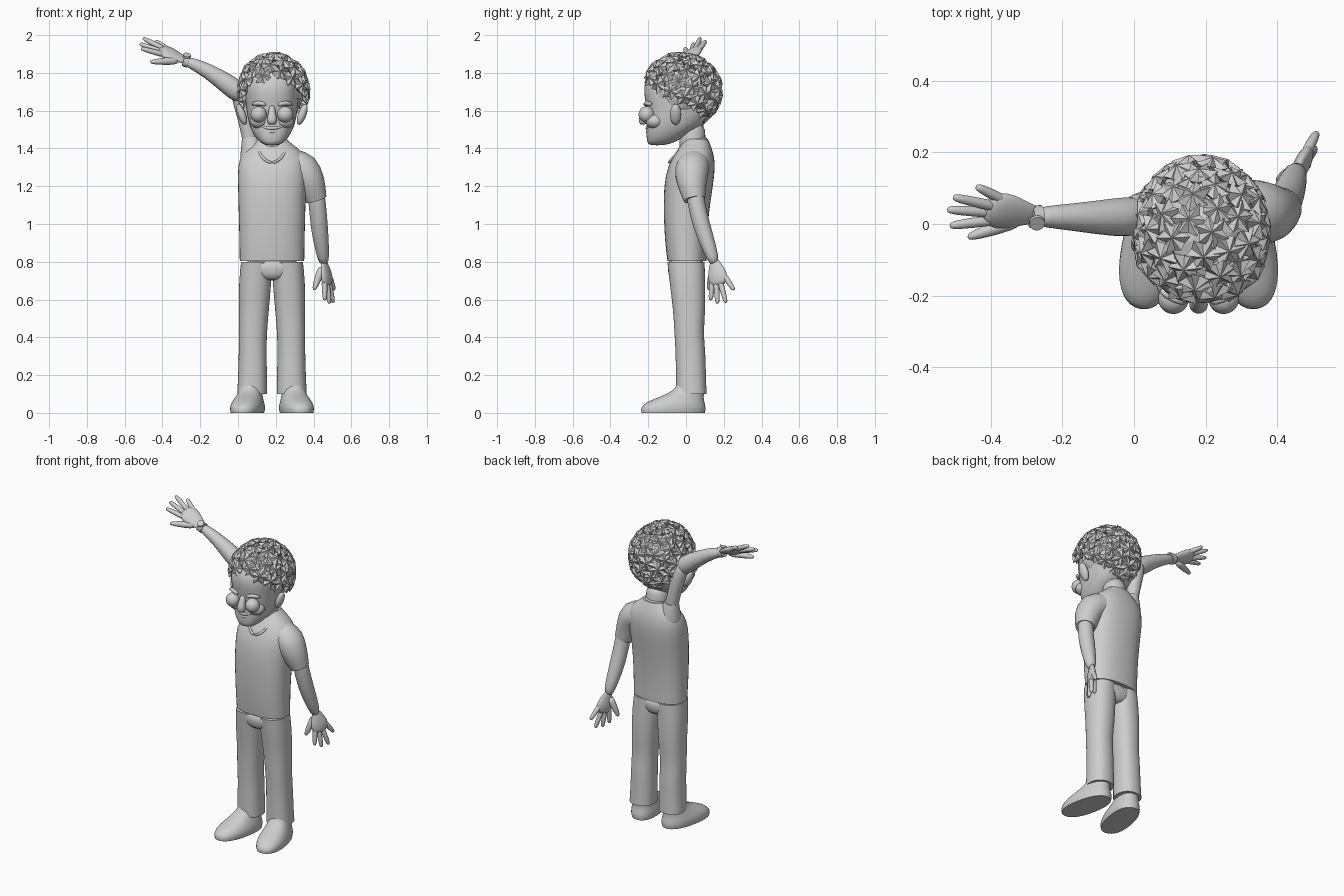
import bpy, bmesh, math, random
from mathutils import Vector, Matrix

random.seed(4)
if "Cube" in bpy.data.objects:
    bpy.data.objects.remove(bpy.data.objects["Cube"])

MID = 0.18  # centre line of the body
grey = bpy.data.materials.new("plain_grey")
grey.use_nodes = True
grey.diffuse_color = (0.62, 0.62, 0.62, 1)
grey.node_tree.nodes["Principled BSDF"].inputs["Base Color"].default_value = grey.diffuse_color


def finish(name, bm, smooth=True, levels=0):
    bmesh.ops.recalc_face_normals(bm, faces=bm.faces)
    for f in bm.faces:
        f.smooth = smooth
    me = bpy.data.meshes.new(name)
    bm.to_mesh(me)
    bm.free()
    me.materials.append(grey)
    ob = bpy.data.objects.new(name, me)
    bpy.context.collection.objects.link(ob)
    if levels:
        mod = ob.modifiers.new("round", "SUBSURF")
        mod.levels = mod.render_levels = levels


def loft(name, rings, crisp=False):
    """Bridge a stack of rings and cap both ends; crisp keeps the rims sharp."""
    bm = bmesh.new()
    crease = bm.edges.layers.float.new("crease_edge")
    loops = [[bm.verts.new(p) for p in r] for r in rings]
    n = len(loops[0])
    for a, b in zip(loops, loops[1:]):
        for i in range(n):
            bm.faces.new((a[i], a[(i + 1) % n], b[(i + 1) % n], b[i]))
    for cap in (loops[0], loops[-1]):
        f = bm.faces.new(cap)
        if crisp:
            for e in f.edges:
                e[crease] = 1.0
                e.smooth = False
    finish(name, bm, levels=1)


def oval(cx, cy, z, rx, ry, power=2.0, n=20):
    pts = []
    for i in range(n):
        a = math.tau * i / n
        c, s = math.cos(a), math.sin(a)
        pts.append(Vector((cx + rx * math.copysign(abs(c) ** (2 / power), c),
                           cy + ry * math.copysign(abs(s) ** (2 / power), s), z)))
    return pts


def limb(name, path, crisp=False, n=12, normal=None, flat=1.0):
    """Tube through (x, y, z, radius) points, optionally flattened along a normal."""
    pts = [Vector(p[:3]) for p in path]
    rings, prev, rot = [], Vector((0, 0, 1)), Matrix.Identity(3)
    for i, c in enumerate(pts):
        t = (pts[min(i + 1, len(pts) - 1)] - pts[max(i - 1, 0)]).normalized()
        rot = prev.rotation_difference(t).to_matrix() @ rot
        prev = t
        ring = []
        for k in range(n):
            a = math.tau * k / n
            off = rot @ Vector((math.cos(a), math.sin(a), 0)) * path[i][3]
            if normal:
                off -= normal * off.dot(normal) * (1 - flat)
            ring.append(c + off)
        rings.append(ring)
    loft(name, rings, crisp)


def ball(name, loc, scale, tilt=0.0):
    bm = bmesh.new()
    m = Matrix.Translation(loc) @ Matrix.Rotation(tilt, 4, "Y") @ Matrix.Diagonal((*scale, 1))
    bmesh.ops.create_uvsphere(bm, u_segments=24, v_segments=14, radius=1, matrix=m)
    finish(name, bm)


def hand(side, wrist, tips, thumb):
    """Flattened palm with four fanned fingers and a thumb."""
    wrist, thumb = Vector(wrist), Vector(thumb)
    tips = [Vector(t) for t in tips]
    mid = sum(tips, Vector()) / 4
    normal = (mid - wrist).cross(tips[0] - tips[3]).normalized()
    palm = [(*wrist.lerp(mid, k), r) for k, r in ((-.05, .028), (.12, .038), (.32, .058), (.52, .058), (.64, .035))]
    limb(side + "_palm", palm, normal=normal, flat=.42)
    for i, tip in enumerate(tips):
        a = wrist.lerp(tip, .4)
        limb(f"{side}_finger_{i + 1}", [(*a, .018), (*a.lerp(tip, .5), .016), (*a.lerp(tip, .88), .014), (*tip, .008)], n=8)
    a = wrist.lerp(thumb, .15)
    limb(side + "_thumb", [(*a, .024), (*a.lerp(thumb, .5), .022), (*a.lerp(thumb, .88), .015), (*thumb, .008)], n=8)


# Shirt body, sleeves and collar
torso = [(.18, .005, .805, .173, .105), (.18, .0, .9, .174, .112), (.18, .0, 1.05, .178, .12),
         (.18, .012, 1.2, .182, .132), (.185, .03, 1.31, .19, .128), (.185, .045, 1.38, .165, .1),
         (.18, .052, 1.42, .11, .078), (.18, .055, 1.45, .078, .062)]
loft("shirt", [oval(*r, power=2.4) for r in torso], crisp=True)
limb("left_sleeve", [(.28, .045, 1.32, .085), (.35, .03, 1.295, .098), (.385, .028, 1.22, .084), (.413, .045, 1.13, .06)], crisp=True)
limb("right_sleeve", [(.1, .045, 1.24, .07), (.08, .05, 1.34, .078), (.072, .055, 1.41, .058), (.065, .055, 1.46, .046)], crisp=True)
collar = []
for i in range(25):
    a = math.tau * i / 24
    collar.append((MID + .078 * math.sin(a), .008 - .098 * math.cos(a),
                   1.3875 - .0625 * math.cos(a) + .03 * math.sin(a) ** 2, .009))
limb("collar", collar, n=6)

# Trousers and shoes, mirrored about the body centre line
loft("trouser_seat", [oval(MID, 0, z, rx, ry, 3) for z, rx, ry in
                      ((.7, .03, .06), (.715, .07, .088), (.75, .12, .098), (.83, .166, .102))])
leg = [(.075, .028, .1, .08, .082), (.077, .026, .2, .077, .08), (.078, .024, .33, .074, .08),
       (.078, .015, .42, .075, .077), (.085, .018, .55, .08, .087), (.09, .007, .69, .087, .095), (.098, .0, .8, .083, .1)]
shoe = [(-.07, 0, .082, .172), (-.07, .025, .088, .178), (-.06, .055, .082, .16),
        (-.025, .085, .068, .118), (.015, .115, .06, .085), (.02, .15, .055, .07)]
for side, sign in (("right", 1), ("left", -1)):
    mirror = lambda p: Vector((MID + sign * (p.x - MID), p.y, p.z))
    loft(side + "_trouser_leg", [[mirror(p) for p in oval(*r, power=2.3)] for r in leg], crisp=True)
    turn = Matrix.Translation((.07, .03, 0)) @ Matrix.Rotation(-.2, 4, "Z")
    loft(side + "_shoe", [[mirror(turn @ p) for p in oval(0, y - .03, z, rx, ry, 2.3)]
                          for y, z, rx, ry in shoe], crisp=True)

# Arms, hands and watch
limb("left_arm", [(.40, .04, 1.24, .05), (.42, .05, 1.12, .047), (.43, .085, .98, .049), (.445, .125, .87, .039), (.456, .155, .78, .028)])
hand("left", (.455, .152, .8), [(.51, .255, .65), (.505, .212, .582), (.485, .167, .577), (.46, .13, .595)], (.402, .12, .65))
limb("right_upper_arm", [(.08, .055, 1.36, .042), (.06, .055, 1.46, .04), (.035, .05, 1.58, .043), (.01, .04, 1.68, .05), (0, .03, 1.73, .035)])
limb("right_forearm", [(.035, .025, 1.67, .045), (-.005, .02, 1.705, .062), (-.11, .018, 1.78, .048), (-.2, .02, 1.833, .036), (-.29, .02, 1.868, .027)])
hand("right", (-.28, .025, 1.866), [(-.44, .105, 1.97), (-.505, .075, 1.985), (-.522, .04, 1.955), (-.515, -.005, 1.93)], (-.465, -.038, 1.858))
limb("watch_band", [(-.26, .02, 1.857, .034), (-.288, .02, 1.868, .033)], crisp=True)
limb("watch_dial", [(-.271, .006, 1.886, .022), (-.27, .0, 1.896, .022)], crisp=True)

# Neck and head
limb("neck", [(MID, .035, 1.35, .074), (MID, .035, 1.44, .072), (MID, .03, 1.55, .074)])
head = [(-.155, 1.416, .035, .04), (-.13, 1.433, .068, .078), (-.095, 1.48, .103, .116), (-.055, 1.53, .124, .155),
        (-.03, 1.60, .137, .176), (-.025, 1.66, .144, .195), (-.022, 1.73, .148, .207),
        (-.02, 1.80, .13, .18), (-.015, 1.86, .07, .1)]
loft("head", [oval(MID, y, z, rx, ry, 2.45) for y, z, rx, ry in head])
limb("nose", [(MID, -.2, 1.63, .016), (MID, -.215, 1.59, .02), (MID, -.228, 1.55, .03), (MID, -.22, 1.525, .022)])
for part, half, y, z in (("upper_lip", .065, -.207, 1.505), ("lower_lip", .045, -.205, 1.487)):
    limb(part, [(MID + k * half, y + .016 * k * k, z + .016 * k * k, .011 - .006 * abs(k)) for k in (-1, -.5, 0, .5, 1)], n=8)
for side, s in (("right", -1), ("left", 1)):
    ball(side + "_eye", (MID + s * .07, -.208, 1.58), (.043, .043, .043))
    ball(side + "_cheek", (MID + s * .068, -.165, 1.545), (.05, .05, .04))
    ball(side + "_ear", (MID + s * .16, -.055, 1.58), (.022, .03, .058), s * .35)
    limb(side + "_brow", [(MID + s * x, y, z, .013) for x, y, z in
                          ((.028, -.216, 1.628), (.068, -.213, 1.645), (.11, -.18, 1.632))], n=8)


# Hair: a faceted scalp cap covered in flared, leaf-like tufts
def above_hairline(p, margin):
    return p.z > 1.74 + margin - .85 * (p.y + .22)


centre = Vector((.188, -.022, 1.705))
size = Vector((.192, .214, .202))
bm = bmesh.new()
bmesh.ops.create_icosphere(bm, subdivisions=3, radius=1,
                           matrix=Matrix.Translation(centre) @ Matrix.Diagonal((*(size * .84), 1)))
bmesh.ops.delete(bm, geom=[f for f in bm.faces if not above_hairline(f.calc_center_median(), .01)], context="FACES")
finish("hair_cap", bm, smooth=False)

bm = bmesh.new()
total, sides = 95, 12
for i in range(total):
    h = 1 - 2 * (i + .5) / total
    a = i * math.pi * (3 - math.sqrt(5))
    d = Vector((math.sqrt(1 - h * h) * math.cos(a), math.sqrt(1 - h * h) * math.sin(a), h))
    if not above_hairline(centre + d * size, .04):
        continue
    u = d.orthogonal().normalized()
    v = d.cross(u)
    spin = random.uniform(0, math.tau)
    rings = []
    for depth, width in ((.76, .018), (.92, .043)):
        ring = []
        for k in range(sides):
            b = spin + math.tau * k / sides
            leaf = k % 2 and depth > .8
            r = width * (1.15 if leaf else .8) * random.uniform(.88, 1.12)
            reach = depth + (.06 if leaf else 0) + random.uniform(-.02, .02)
            ring.append(bm.verts.new(centre + d * size * reach + (u * math.cos(b) + v * math.sin(b)) * r))
        rings.append(ring)
    tip = bm.verts.new(centre + d * size * random.uniform(1.0, 1.05))
    for k in range(sides):
        j = (k + 1) % sides
        bm.faces.new((rings[0][k], rings[0][j], rings[1][j], rings[1][k]))
        bm.faces.new((rings[1][k], rings[1][j], tip))
finish("hair_tufts", bm, smooth=False)
